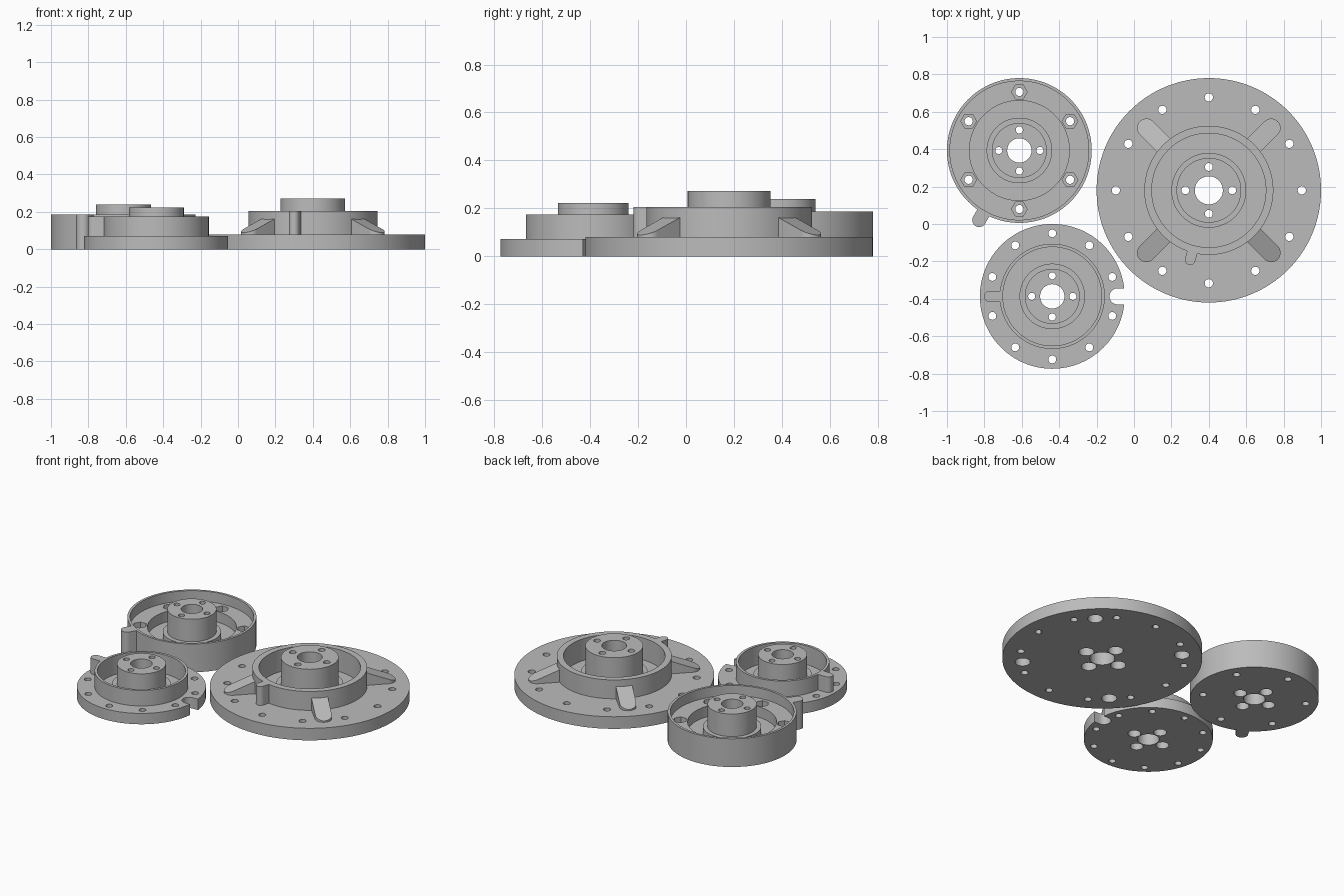
import bpy, bmesh, math

if "Cube" in bpy.data.objects:
    bpy.data.objects.remove(bpy.data.objects["Cube"])

grey = bpy.data.materials.new("plain grey")
grey.diffuse_color = (0.5, 0.5, 0.5, 1)
grey.use_nodes = True
grey.node_tree.nodes["Principled BSDF"].inputs["Base Color"].default_value = grey.diffuse_color


def finish(name, bm, loc=(0, 0), angle=0.0):
    bmesh.ops.recalc_face_normals(bm, faces=bm.faces)
    me = bpy.data.meshes.new(name)
    bm.to_mesh(me)
    bm.free()
    ob = bpy.data.objects.new(name, me)
    ob.location = (loc[0], loc[1], 0)
    ob.rotation_euler.z = angle
    me.materials.append(grey)
    bpy.context.collection.objects.link(ob)
    return ob


def prism(bm, outline, z0, top):
    """Extrude an outline from z0 up to top(x)."""
    lo = [bm.verts.new((x, y, z0)) for x, y in outline]
    hi = [bm.verts.new((x, y, top(x))) for x, y in outline]
    n = len(outline)
    bm.faces.new(lo[::-1])
    bm.faces.new(hi)
    for i in range(n):
        j = (i + 1) % n
        bm.faces.new((lo[i], lo[j], hi[j], hi[i]))


def circle(cx, cy, r, n=24):
    return [(cx + r * math.cos(2 * math.pi * i / n),
             cy + r * math.sin(2 * math.pi * i / n)) for i in range(n)]


def tongue(start, end, r, n=16):
    """Strip along +x with a round tip centred at end."""
    arc = [-math.pi / 2 + math.pi * i / n for i in range(n + 1)]
    return ([(start, -r)] + [(end + r * math.cos(a), r * math.sin(a)) for a in arc]
            + [(start, r)])


def polar(radius, count, first):
    return [(radius * math.cos(math.radians(first) + 2 * math.pi * i / count),
             radius * math.sin(math.radians(first) + 2 * math.pi * i / count))
            for i in range(count)]


def lathe(name, profile, loc, segs=128):
    """Revolve a closed (radius, z) profile around the vertical axis."""
    bm = bmesh.new()
    rings = [[bm.verts.new((r * math.cos(2 * math.pi * i / segs),
                            r * math.sin(2 * math.pi * i / segs), z))
              for r, z in profile] for i in range(segs)]
    m = len(profile)
    for i in range(segs):
        a, b = rings[i], rings[(i + 1) % segs]
        for k in range(m):
            q = (k + 1) % m
            bm.faces.new((a[k], b[k], b[q], a[q]))
    return finish(name, bm, loc)


def cut(body, shapes):
    """Subtract a group of separate prisms (outline, z0, z1)."""
    bm = bmesh.new()
    for outline, z0, z1 in shapes:
        prism(bm, outline, z0, lambda x: z1)
    cutter = finish("cutter", bm, body.location[:2])
    cutter.hide_render = True
    bpy.context.view_layer.update()
    mod = body.modifiers.new("cut", 'BOOLEAN')
    mod.object = cutter
    mod.operation = 'DIFFERENCE'
    mod.solver = 'EXACT'
    bpy.context.view_layer.objects.active = body
    bpy.ops.object.modifier_apply(modifier=mod.name)
    bpy.data.objects.remove(cutter)


def add_tongue(name, loc, degrees, start, end, r, z0, top):
    bm = bmesh.new()
    prism(bm, tongue(start, end, r), z0, top)
    return finish(name, bm, loc, math.radians(degrees))


def drill(points, r, z0=-0.1, z1=0.5, n=24):
    return [(circle(x, y, r, n), z0, z1) for x, y in points]


# Large flange: wide plate, ring wall, collar and hub
A = (0.40, 0.18)
large = lathe("large_flange", [
    (0.075, 0), (0.60, 0), (0.60, 0.08), (0.345, 0.08), (0.345, 0.205),
    (0.305, 0.205), (0.305, 0.06), (0.20, 0.06), (0.20, 0.10),
    (0.173, 0.10), (0.173, 0.272), (0.075, 0.272)], A)
hub_a = polar(0.125, 4, 0)
cut(large, drill(hub_a, 0.021) + drill(polar(0.497, 12, 0), 0.022))
cut(large, drill(hub_a, 0.046, -0.1, 0.08)
    + drill(polar(0.48, 4, 45), 0.046, -0.1, 0.06))
# Sloping ribs and a locating key on the ring wall
for i in range(4):
    add_tongue("large_rib", A, 45 + 90 * i, 0.325, 0.472, 0.05, 0.07,
               lambda x: 0.16 - 0.4 * (x - 0.345))
add_tongue("large_key", A, 255, 0.335, 0.385, 0.028, 0.07, lambda x: 0.205)

# Cup: tall thin rim, shelf with nut pockets, sunken floor, hub
B = (-0.613, 0.393)
cup = lathe("cup_flange", [
    (0.065, 0), (0.387, 0), (0.387, 0.187), (0.371, 0.187), (0.371, 0.12),
    (0.267, 0.12), (0.267, 0.05), (0.175, 0.05), (0.175, 0.09),
    (0.147, 0.09), (0.147, 0.239), (0.065, 0.239)], B)
hub_b = polar(0.11, 4, 0)
nuts = polar(0.313, 6, 90)
cut(cup, drill(hub_b, 0.019) + drill(nuts, 0.022))
cut(cup, drill(hub_b, 0.039, -0.1, 0.07) + drill(nuts, 0.042, 0.06, 0.3, 6))
add_tongue("cup_key", B, 240, 0.378, 0.43, 0.037, 0, lambda x: 0.187)

# Small flange: notched plate, thin ring wall, collar and hub
C = (-0.437, -0.387)
small = lathe("small_flange", [
    (0.065, 0), (0.387, 0), (0.387, 0.072), (0.281, 0.072), (0.281, 0.175),
    (0.264, 0.175), (0.264, 0.05), (0.175, 0.05), (0.175, 0.09),
    (0.147, 0.09), (0.147, 0.222), (0.065, 0.222)], C)
hub_c = polar(0.11, 4, 0)
cut(small, drill(hub_c, 0.019) + drill(polar(0.337, 10, 90), 0.021))
notch = [(0.8 - x, y) for x, y in tongue(0.3, 0.451, 0.043)][::-1]
cut(small, drill(hub_c, 0.039, -0.1, 0.07) + [(notch, -0.1, 0.3)])
add_tongue("small_key", C, 180, 0.274, 0.335, 0.03, 0.06, lambda x: 0.175)

# Smooth round walls, crisp edges
for ob in bpy.context.scene.objects:
    bpy.ops.object.select_all(action='DESELECT')
    ob.select_set(True)
    bpy.context.view_layer.objects.active = ob
    bpy.ops.object.shade_smooth_by_angle(angle=math.radians(30))
